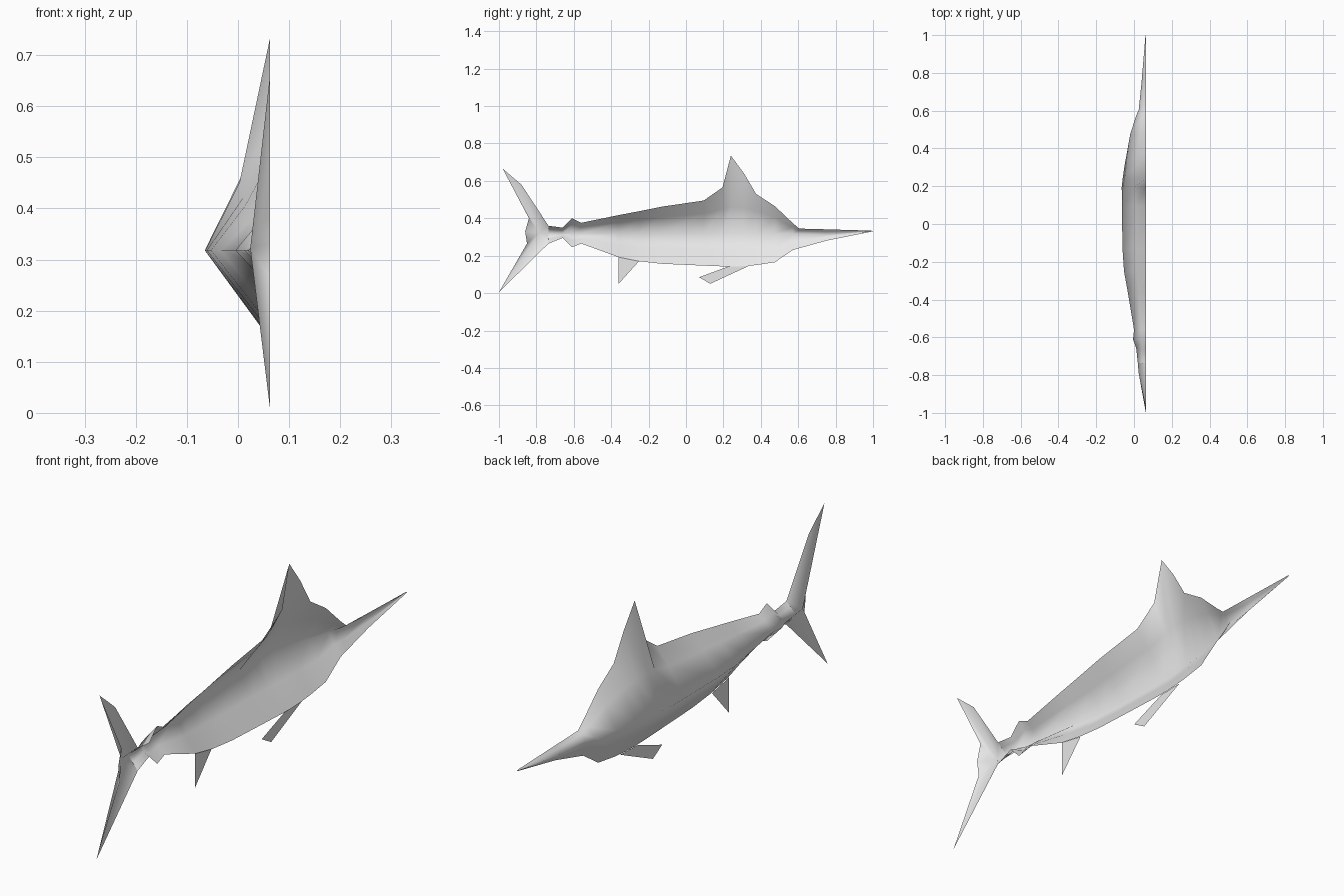
import bpy
import bmesh

cube = bpy.data.objects.get("Cube")
if cube:
    bpy.data.objects.remove(cube, do_unlink=True)

BACK = 0.063  # plane of the open back of the half shell

grey = bpy.data.materials.new("light grey")
grey.use_nodes = True
colour = (0.8, 0.8, 0.8, 1)
grey.diffuse_color = colour
grey.node_tree.nodes["Principled BSDF"].inputs["Base Color"].default_value = colour


def make_object(name, points, faces):
    bm = bmesh.new()
    verts = [bm.verts.new(p) for p in points]
    for face in faces:
        bm.faces.new([verts[i] for i in face]).smooth = True
    # Turn the open shell so its outside looks towards -x
    bmesh.ops.recalc_face_normals(bm, faces=bm.faces)
    if sum(f.normal.x * f.calc_area() for f in bm.faces) > 0:
        bmesh.ops.reverse_faces(bm, faces=bm.faces)
    mesh = bpy.data.meshes.new(name)
    bm.to_mesh(mesh)
    bm.free()
    mesh.materials.append(grey)
    obj = bpy.data.objects.new(name, mesh)
    bpy.context.collection.objects.link(obj)
    return obj


# Body sections: y, top z, shoulder z (None = straight side), ridge x, bottom z
sections = [
    (0.99, 0.334, None, 0.06, 0.328),
    (0.75, 0.341, None, 0.04, 0.28),
    (0.605, 0.345, None, 0.025, 0.24),
    (0.57, 0.375, None, 0.01, 0.23),
    (0.475, 0.465, None, -0.02, 0.165),
    (0.375, 0.53, 0.44, -0.038, 0.15),
    (0.31, 0.64, 0.455, -0.05, 0.144),
    (0.24, 0.735, 0.46, -0.06, 0.142),
    (0.195, 0.565, 0.45, -0.065, 0.143),
    (0.095, 0.495, None, -0.064, 0.147),
    (-0.13, 0.462, None, -0.061, 0.157),
    (-0.25, 0.438, None, -0.053, 0.17),
    (-0.36, 0.417, None, -0.033, 0.192),
    (-0.56, 0.376, None, 0.0, 0.265),
    (-0.61, 0.4, None, -0.005, 0.245),
    (-0.66, 0.35, None, 0.012, 0.295),
    (-0.735, 0.36, None, 0.02, 0.265),
]
MID = 0.318
points, faces = [], []
for y, top, shoulder, ridge, bottom in sections:
    mid = MID if y < 0.7 else (top + bottom) / 2
    if shoulder is None:
        shoulder = mid + 0.6 * (top - mid)
        shoulder_x = ridge + 0.6 * (BACK - ridge)
    else:
        shoulder_x = ridge + 0.53 * (BACK - ridge)
    points += [(BACK, y, top), (shoulder_x, y, shoulder), (ridge, y, mid),
               ((ridge + BACK) / 2, y, (mid + bottom) / 2), (BACK, y, bottom)]
for s in range(len(sections) - 1):
    for k in range(4):
        a = s * 5 + k
        faces.append((a, a + 1, a + 6, a + 5))
# Pointed bill tip closing the first section
points.append((BACK, 1.0, 0.331))
tip = len(points) - 1
faces += [(tip, k + 1, k) for k in range(4)]
make_object("body_and_dorsal_fin", points, faces)

# Tail fin: a raised hub fanned out to the forked outline
hub = (0.024, -0.785, 0.322)
outline = [(-0.735, 0.36), (-0.88, 0.58), (-0.98, 0.665), (-0.84, 0.4),
           (-0.86, 0.33), (-0.85, 0.265), (-1.0, 0.005), (-0.735, 0.265)]
ring = [(BACK, y, z) for y, z in outline] + [(0.02, -0.735, MID)]
count = len(ring)
make_object("tail_fin", [hub] + ring,
            [(0, i + 1, (i + 1) % count + 1) for i in range(count)])

# Thin lower fins
lower_fins = {
    "anal_fin": [(-0.36, 0.195), (-0.36, 0.05), (-0.25, 0.172)],
    "pectoral_fin": [(0.34, 0.147), (0.13, 0.05), (0.07, 0.085), (0.23, 0.144)],
}
for name, shape in lower_fins.items():
    make_object(name, [(0.058, y, z) for y, z in shape], [tuple(range(len(shape)))])
